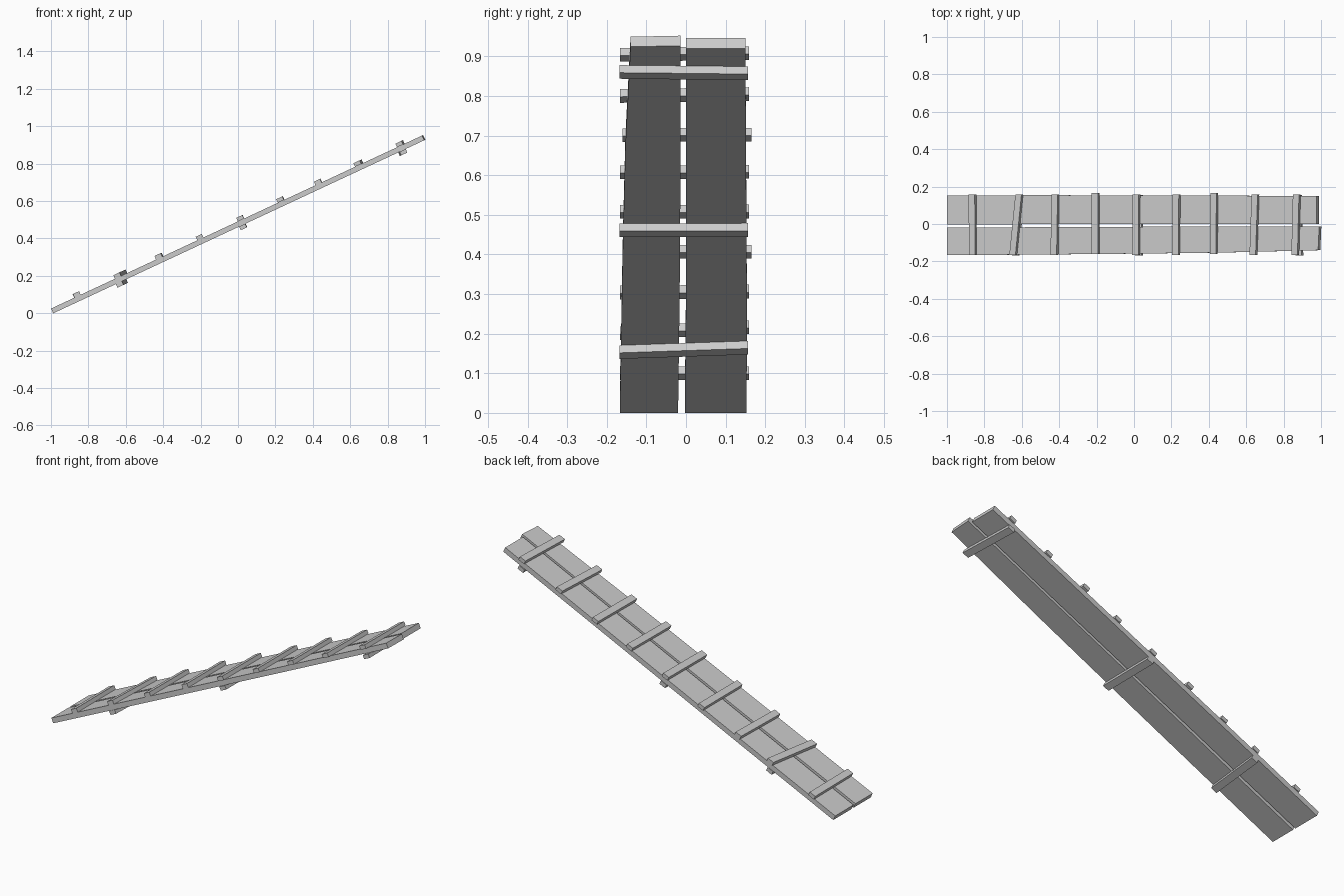
import bpy, bmesh, math
from mathutils import Matrix

cube = bpy.data.objects.get("Cube")
if cube:
    bpy.data.objects.remove(cube, do_unlink=True)

wood = bpy.data.materials.new("weathered_grey")
GREY = (0.6, 0.6, 0.6, 1)
wood.diffuse_color = GREY
wood.use_nodes = True
wood.node_tree.nodes["Principled BSDF"].inputs["Base Color"].default_value = GREY

# Ramp frame: local x runs uphill, local z leaves the walking surface
SLOPE = math.radians(25)
RAMP = Matrix.Translation((0, 0, 0.491)) @ Matrix.Rotation(-SLOPE, 4, 'Y')
THICK = 0.028
BATTEN_W, BATTEN_H = 0.036, 0.021


def board(name, outline, low, high):
    """Extrude a flat outline between two heights in the ramp frame."""
    bm = bmesh.new()
    face = bm.faces.new([bm.verts.new((u, y, low)) for u, y in outline])
    new = bmesh.ops.extrude_face_region(bm, geom=[face])["geom"]
    top = [v for v in new if isinstance(v, bmesh.types.BMVert)]
    bmesh.ops.translate(bm, verts=top, vec=(0, 0, high - low))
    bmesh.ops.transform(bm, matrix=RAMP, verts=bm.verts)
    bmesh.ops.recalc_face_normals(bm, faces=bm.faces)
    mesh = bpy.data.meshes.new(name)
    bm.to_mesh(mesh)
    bm.free()
    mesh.materials.append(wood)
    obj = bpy.data.objects.new(name, mesh)
    bpy.context.collection.objects.link(obj)


def batten(name, u_front, u_back, y_front, y_back, low, high):
    h = BATTEN_W / 2
    board(name, [(u_front - h, y_front), (u_front + h, y_front),
                 (u_back + h, y_back), (u_back - h, y_back)], low, high)


# Two long planks with slightly uneven edges
board("front_plank", [(-1.103, -0.167), (-0.15, -0.16), (0.5, -0.153), (1.086, -0.14),
                      (1.092, -0.014), (0.3, -0.014), (-0.4, -0.016), (-1.103, -0.02)],
      -THICK, 0)
board("back_plank", [(-1.103, -0.003), (-0.4, 0), (1.077, 0),
                     (1.077, 0.15), (-0.5, 0.154), (-1.103, 0.153)],
      -THICK, 0)

# Foot battens on the walking side: front u, back u, sideways shift
treads = [(-0.946, -0.948, 0), (-0.708, -0.672, 0), (-0.465, -0.459, 0),
          (-0.222, -0.222, 0.007), (0.017, 0.019, 0), (0.253, 0.256, 0),
          (0.475, 0.478, 0.007), (0.709, 0.721, 0), (0.956, 0.965, 0)]
for i, (uf, ub, shift) in enumerate(treads, 1):
    batten(f"tread_batten_{i}", uf, ub, -0.167 + shift, 0.159 + shift, 0, BATTEN_H)

# Cross braces under the planks
for i, (uf, ub) in enumerate([(-0.716, -0.69), (0.0115, 0.0135), (0.958, 0.95)], 1):
    batten(f"under_brace_{i}", uf, ub, -0.168, 0.156, -THICK - BATTEN_H, -THICK)
